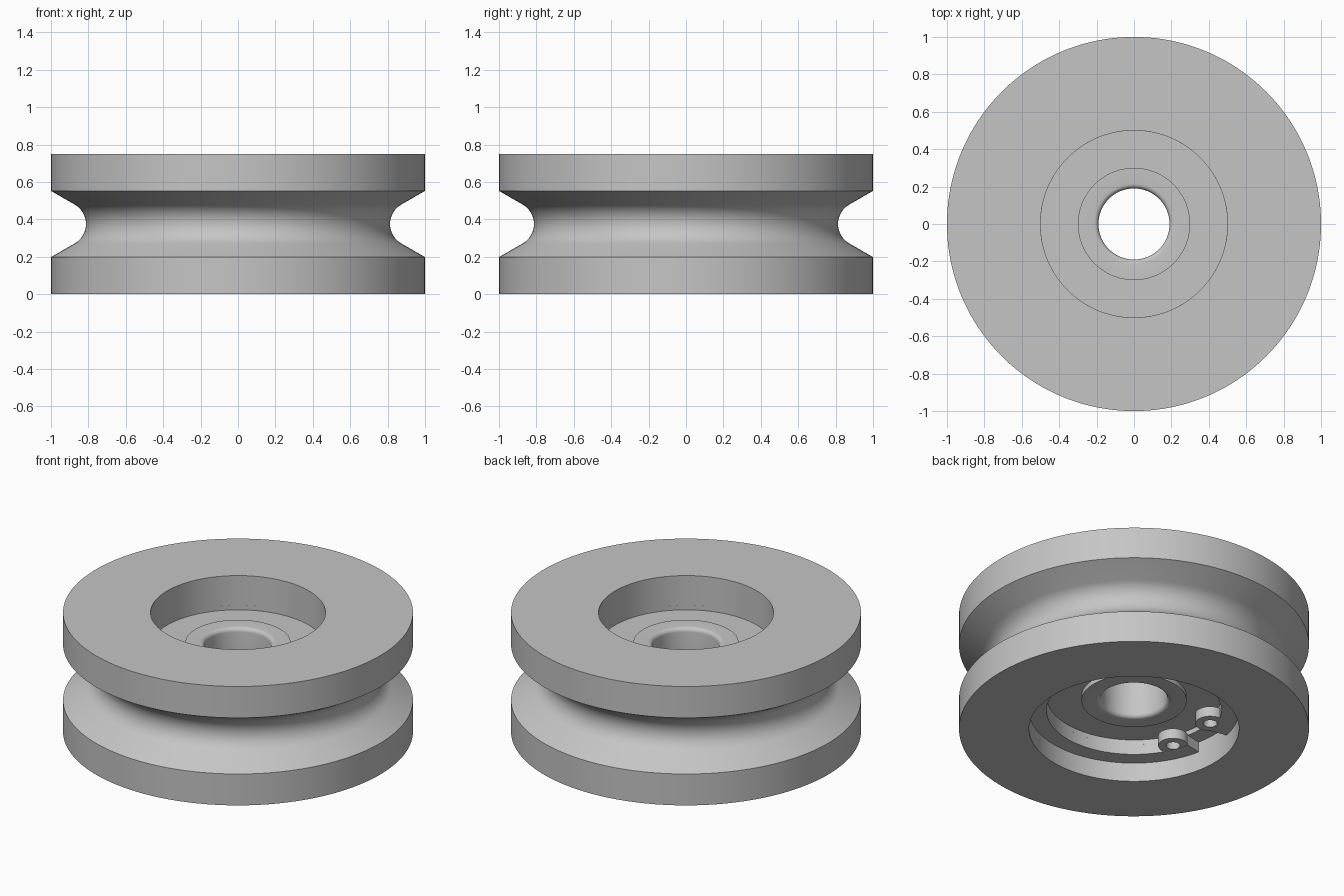
import bpy, bmesh, math

old = bpy.data.objects.get("Cube")
if old:
    bpy.data.objects.remove(old, do_unlink=True)

# Single plain grey
grey = bpy.data.materials.new("plain_grey")
grey.use_nodes = True
colour = (0.56, 0.56, 0.56, 1)
grey.diffuse_color = colour
grey.node_tree.nodes["Principled BSDF"].inputs["Base Color"].default_value = colour


def arc(cx, cz, r, start, end, steps):
    """Points on an arc in the radius/height plane, angles in degrees."""
    angles = [math.radians(start + (end - start) * i / steps) for i in range(steps + 1)]
    return [(cx + r * math.cos(a), cz + r * math.sin(a)) for a in angles]


def revolve(name, profile, start=0, end=360, segments=128, centre=(0, 0)):
    """Turn a closed (radius, height) profile about a vertical axis."""
    bm = bmesh.new()
    full = end - start == 360
    rings = []
    for i in range(segments if full else segments + 1):
        a = math.radians(start + (end - start) * i / segments)
        rings.append([bm.verts.new((centre[0] + r * math.cos(a),
                                    centre[1] + r * math.sin(a), z)) for r, z in profile])
    n = len(profile)
    for i in range(segments):
        a, b = rings[i], rings[(i + 1) % len(rings)]
        for j in range(n):
            k = (j + 1) % n
            bm.faces.new((a[j], b[j], b[k], a[k]))
    if not full:
        bm.faces.new(rings[0])
        bm.faces.new(rings[-1])
    bmesh.ops.recalc_face_normals(bm, faces=bm.faces)
    mesh = bpy.data.meshes.new(name)
    bm.to_mesh(mesh)
    bm.free()
    mesh.materials.append(grey)
    obj = bpy.data.objects.new(name, mesh)
    bpy.context.collection.objects.link(obj)
    bpy.ops.object.select_all(action="DESELECT")
    obj.select_set(True)
    bpy.context.view_layer.objects.active = obj
    bpy.ops.object.shade_smooth_by_angle(angle=math.radians(28))
    return obj


def band(r0, r1, z0, z1):
    return [(r0, z0), (r1, z0), (r1, z1), (r0, z1)]


# Key sizes
HEIGHT, MID = 0.75, 0.375
RACE_LOW, RACE_TOP = 0.185, 0.564
SEAT, OPENING = 0.6, 0.5
GROOVE_R = 0.12

# Grooved wheel body with a stepped central bore
groove = arc(0.813 + GROOVE_R, MID, GROOVE_R, 240, 120, 16)
revolve("wheel_body",
        [(SEAT, 0), (1, 0), (1, 0.198)] + groove +
        [(1, HEIGHT - 0.198), (1, HEIGHT), (OPENING, HEIGHT),
         (OPENING, RACE_TOP), (SEAT, RACE_TOP)], segments=160)

# Bearing: outer race, recessed shield, inner race with a rounded bore
revolve("bearing_outer_race", band(OPENING, SEAT, RACE_LOW, RACE_TOP))
revolve("bearing_shield", band(0.29, 0.51, RACE_LOW + 0.03, RACE_TOP - 0.03))
F = 0.025
revolve("bearing_inner_race",
        [(0.3, RACE_LOW), (0.3, RACE_TOP)] +
        arc(0.19 + F, RACE_TOP - F, F, 90, 180, 5) +
        arc(0.19 + F, RACE_LOW + F, F, 180, 270, 5))

# Retaining clip under the bearing, open towards -x, with a pierced ear at each end
CLIP_LOW = 0.12
revolve("retaining_clip", band(OPENING, SEAT, CLIP_LOW, RACE_LOW), start=-168, end=168)
for side, sign in (("left", 1), ("right", -1)):
    a = math.radians(180 + sign * 21)
    revolve("clip_ear_" + side, band(0.04, 0.085, CLIP_LOW + 0.001, RACE_LOW),
            segments=40, centre=(0.46 * math.cos(a), 0.46 * math.sin(a)))
